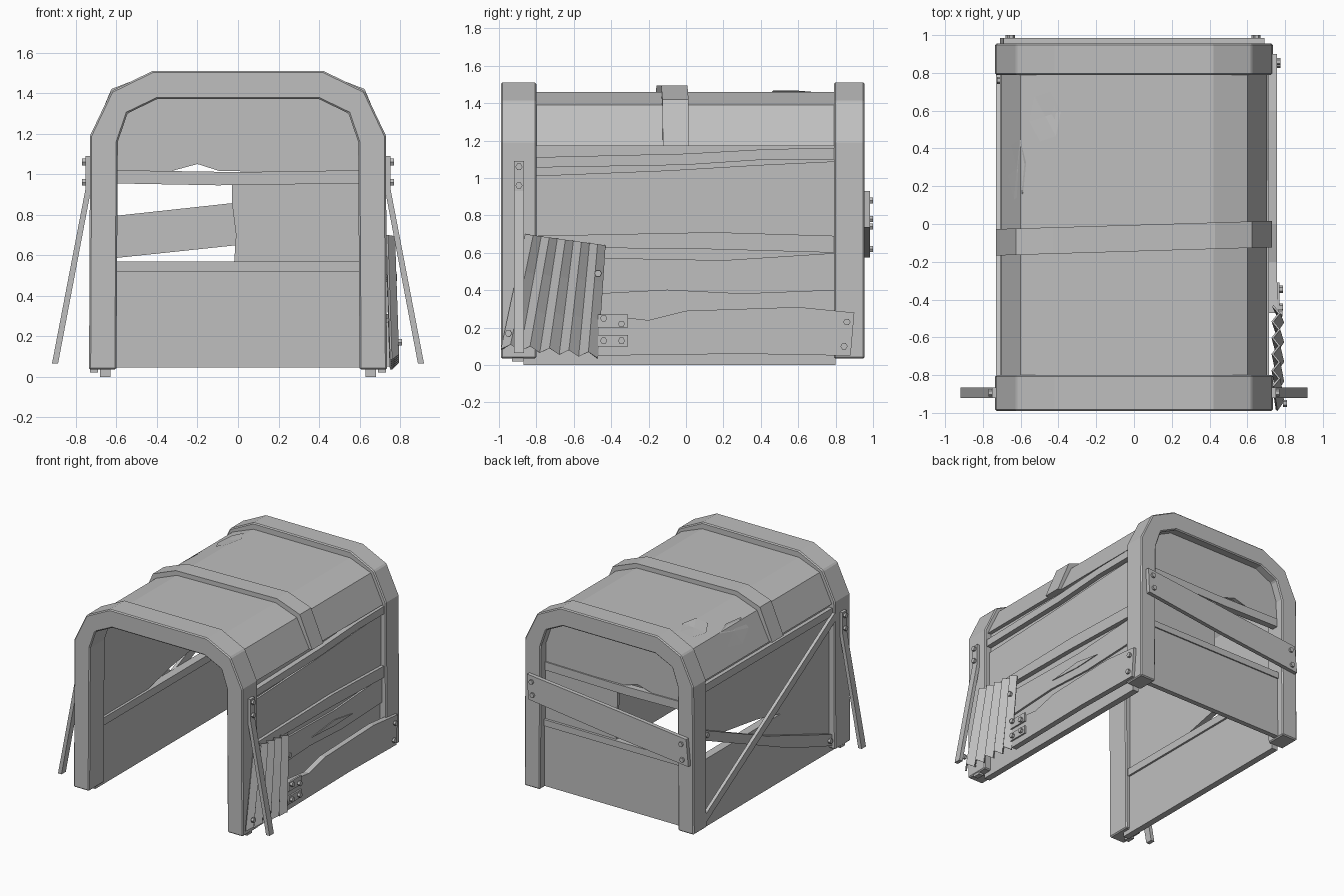
import bpy, bmesh, math
from mathutils import Vector, Matrix

cube = bpy.data.objects.get("Cube")
if cube:
    bpy.data.objects.remove(cube, do_unlink=True)

grey = bpy.data.materials.new("plain_grey")
grey.use_nodes = True
grey.diffuse_color = (0.52, 0.52, 0.52, 1)
grey.node_tree.nodes["Principled BSDF"].inputs["Base Color"].default_value = (0.52, 0.52, 0.52, 1)


def finish(name, bm):
    bmesh.ops.recalc_face_normals(bm, faces=bm.faces)
    mesh = bpy.data.meshes.new(name)
    bm.to_mesh(mesh)
    bm.free()
    mesh.materials.append(grey)
    ob = bpy.data.objects.new(name, mesh)
    bpy.context.collection.objects.link(ob)
    return ob


def prism(name, pts, axis, a, b):
    """Extrude an outline along x (y,z points) or y (x,z points)."""
    def place(p, d):
        return (d, p[0], p[1]) if axis == "x" else (p[0], d, p[1])
    bm = bmesh.new()
    face = bm.faces.new([bm.verts.new(place(p, a)) for p in pts])
    ext = bmesh.ops.extrude_face_region(bm, geom=[face])
    verts = [e for e in ext["geom"] if isinstance(e, bmesh.types.BMVert)]
    bmesh.ops.translate(bm, verts=verts, vec=Vector(place((0, 0), b - a)))
    return finish(name, bm)


def box(name, axis, u0, u1, z0, z1, a, b):
    return prism(name, [(u0, z0), (u1, z0), (u1, z1), (u0, z1)], axis, a, b)


def beam(name, axis, p, q, width, a, b):
    """Straight plank between two points of a wall plane."""
    p, q = Vector(p), Vector(q)
    n = (q - p).orthogonal().normalized() * width / 2
    return prism(name, [p + n, q + n, q - n, p - n], axis, a, b)


def bolt(axis, u, z, d, sign=1, r=0.019):
    """Hexagonal bolt head standing out of a wall."""
    pts = [(u + r * math.cos(k * math.pi / 3), z + r * math.sin(k * math.pi / 3)) for k in range(6)]
    return prism("bolt", pts, axis, d, d + sign * 0.02)


def hoop(name, outer, inner, y0, y1):
    """Arch band from half profiles listed from foot to crown."""
    def both(half):
        return [(-x, z) for x, z in half] + [(x, z) for x, z in reversed(half)]
    return prism(name, both(outer) + both(inner)[::-1], "y", y0, y1)


# Front and back arches
arch_out = [(0.735, 0.035), (0.73, 1.19), (0.625, 1.41), (0.42, 1.51)]
arch_in = [(0.6, 0.035), (0.593, 1.16), (0.545, 1.3), (0.4, 1.37)]
for name, y0, y1 in (("front_arch", -0.99, -0.8), ("back_arch", 0.79, 0.955)):
    arch = hoop(name, arch_out, arch_in, y0, y1)
    mod = arch.modifiers.new("worn_edges", "BEVEL")
    mod.width = 0.008
    mod.segments = 1

# Roof shell and strap
roof_out = [(0.705, 1.17), (0.6, 1.39), (0.42, 1.46)]
roof_in = [(0.655, 1.17), (0.565, 1.34), (0.4, 1.4)]
hoop("roof", roof_out, roof_in, -0.85, 0.85)
strap = hoop("roof_strap", [(0.73, 1.17), (0.625, 1.42), (0.43, 1.495)], roof_out, -0.145, -0.005)
for v in strap.data.vertices:
    v.co.y += 0.03 * v.co.x


def roof_height(x):
    x = abs(x)
    for (x0, z0), (x1, z1) in zip(roof_out, roof_out[1:]):
        if x > x1:
            return z1 + (z0 - z1) * (x - x1) / (x0 - x1)
    return roof_out[-1][1]


# Dented patches on the roof, folded along the slope
for cx, cy, rx, ry in ((-0.47, 0.57, 0.085, 0.14), (-0.62, 0.29, 0.05, 0.17)):
    bm = bmesh.new()
    rim = []
    for k in range(6):
        x = cx + rx * math.cos(k * math.pi / 3 + 0.2)
        y = cy + ry * math.sin(k * math.pi / 3 + 0.2)
        rim.append(bm.verts.new((x, y, roof_height(x) + 0.007)))
    mid = bm.verts.new((cx, cy, roof_height(cx) + 0.004))
    for k in range(6):
        bm.faces.new((rim[k], rim[(k + 1) % 6], mid))
    finish("roof_patch", bm)

# Left wall: two panels, rails and ragged planks
box("left_lower_panel", "x", -0.87, 0.8, 0, 0.62, 0.63, 0.68)
box("left_upper_panel", "x", -0.87, 0.8, 0.6, 1.2, 0.635, 0.675)
prism("left_middle_board", [(-0.85, 0.69), (0.1, 0.7), (0.82, 0.69), (0.82, 1.09),
      (0.4, 1.07), (-0.1, 1.04), (-0.85, 1.01)], "x", 0.67, 0.69)
prism("left_top_rail", [(-0.85, 1.055), (0, 1.07), (0.45, 1.1), (0.82, 1.1),
      (0.82, 1.16), (0.45, 1.155), (0, 1.13), (-0.85, 1.11)], "x", 0.67, 0.715)
prism("left_middle_rail", [(-0.85, 0.63), (0.1, 0.62), (0.82, 0.6),
      (0.82, 0.69), (0.15, 0.71), (-0.85, 0.69)], "x", 0.67, 0.715)
prism("left_lower_board", [(-0.85, 0.36), (-0.1, 0.4), (0.3, 0.38), (0.82, 0.4),
      (0.82, 0.6), (0.2, 0.56), (-0.85, 0.58)], "x", 0.67, 0.695)
prism("left_board_split", [(-0.08, 0.46), (0.2, 0.49), (0.42, 0.455), (0.2, 0.445)], "x", 0.69, 0.702)
prism("left_bottom_plank", [(-0.47, 0.05), (0.3, 0.06), (0.88, 0.05), (0.9, 0.28),
      (0.6, 0.31), (0, 0.29), (-0.2, 0.24), (-0.47, 0.27)], "x", 0.715, 0.758)
for z0, z1 in ((0.1, 0.16), (0.2, 0.27)):
    box("left_bracket", "x", -0.47, -0.31, z0, z1, 0.756, 0.77)
for u, z, d in ((-0.44, 0.13, 0.77), (-0.345, 0.13, 0.77), (-0.44, 0.25, 0.77), (-0.345, 0.22, 0.77),
                (0.86, 0.23, 0.756), (0.845, 0.1, 0.756), (-0.47, 0.49, 0.765), (-0.95, 0.17, 0.79)):
    bolt("x", u, z, d)

# Corrugated sheet, splayed and leaning out at the foot
bm = bmesh.new()
rows = []
for r in range(4):
    t = r / 3
    row = []
    for c in range(11):
        s = c / 10
        y = (-0.86 - 0.13 * t) * (1 - s) + (-0.43 - 0.04 * t) * s
        bottom = 0.085 - 0.05 * s + (0.03 if c % 2 else 0)
        z = (0.7 - 0.06 * s) * (1 - t) + bottom * t
        row.append(bm.verts.new((0.74 + 0.02 * t + (0.035 if c % 2 else 0), y, z)))
    rows.append(row)
for upper, lower in zip(rows, rows[1:]):
    for c in range(10):
        bm.faces.new((upper[c], upper[c + 1], lower[c + 1], lower[c]))
sheet = finish("corrugated_sheet", bm)
mod = sheet.modifiers.new("thickness", "SOLIDIFY")
mod.thickness = 0.012

# Right wall: lower and upper panels with a gap between, rails and cross braces
box("right_lower_panel", "x", -0.87, 0.8, 0, 0.53, -0.68, -0.63)
prism("right_upper_panel", [(-0.87, 0.52), (-0.25, 0.52), (0.1, 0.6), (0.8, 0.7),
      (0.8, 1.2), (-0.87, 1.2)], "x", -0.68, -0.635)
box("right_inner_rail", "x", -0.82, 0.82, 0.47, 0.53, -0.64, -0.615)
box("right_top_rail", "x", -0.85, 0.82, 1.08, 1.14, -0.71, -0.67)
beam("right_long_brace", "x", (0.8, 0.1), (-0.82, 1.08), 0.06, -0.73, -0.705)
prism("right_wide_brace", [(0.82, 0.72), (0.82, 0.8), (0, 0.44), (-0.82, 0.14),
      (-0.82, 0.05), (-0.3, 0.23)], "x", -0.705, -0.68)
for u, z in ((0.76, 0.74), (-0.77, 0.11)):
    bolt("x", u, z, -0.705, -1)

# Back wall
box("back_lower_panel", "y", -0.64, 0.64, 0.045, 0.53, 0.86, 0.9)
box("back_lower_rail", "y", -0.64, 0.64, 0.52, 0.57, 0.84, 0.91)
prism("back_middle_panel", [(-0.02, 0.55), (0.64, 0.55), (0.64, 1), (-0.03, 1),
      (-0.03, 0.86), (-0.01, 0.7)], "y", 0.865, 0.89)
prism("back_upper_plank", [(-0.64, 0.955), (-0.1, 0.945), (0.64, 0.955), (0.64, 1.02),
      (0, 1.01), (-0.64, 1.02)], "y", 0.85, 0.9)
prism("back_upper_panel", [(-0.64, 1.01), (-0.33, 1.015), (-0.2, 1.05), (-0.09, 1.015), (0.64, 1.01),
      (0.64, 1.2), (0.57, 1.34), (0.41, 1.4), (-0.41, 1.4), (-0.57, 1.34), (-0.64, 1.2)], "y", 0.86, 0.89)
prism("back_corner_patch", [(0.15, 1.37), (0.21, 1.27), (0.34, 1.24), (0.48, 1.135),
      (0.62, 1.16), (0.55, 1.32), (0.4, 1.38)], "y", 0.853, 0.861)
prism("back_slanted_board", [(-0.71, 0.575), (0.0, 0.65), (0.68, 0.735), (0.69, 0.93),
      (0.0, 0.86), (-0.69, 0.785)], "y", 0.953, 0.985)
for x, z in ((-0.66, 0.62), (-0.65, 0.74), (0.64, 0.78), (0.65, 0.88)):
    bolt("y", x, z, 0.98)

# Bolted side props
for side in (-1, 1):
    pts = [(0.73, 1.09), (0.752, 1.09), (0.752, 0.93), (0.918, 0.065), (0.888, 0.065), (0.73, 0.9)]
    prism("side_prop", [(side * x, z) for x, z in pts], "y", -0.92, -0.866)
    for z in (1.06, 0.96):
        bolt("x", -0.893, z, side * 0.75, side)
    # Worn foot chips under the posts
    box("post_foot", "y", side * 0.73, side * 0.69, 0.02, 0.04, -0.93, -0.87)
